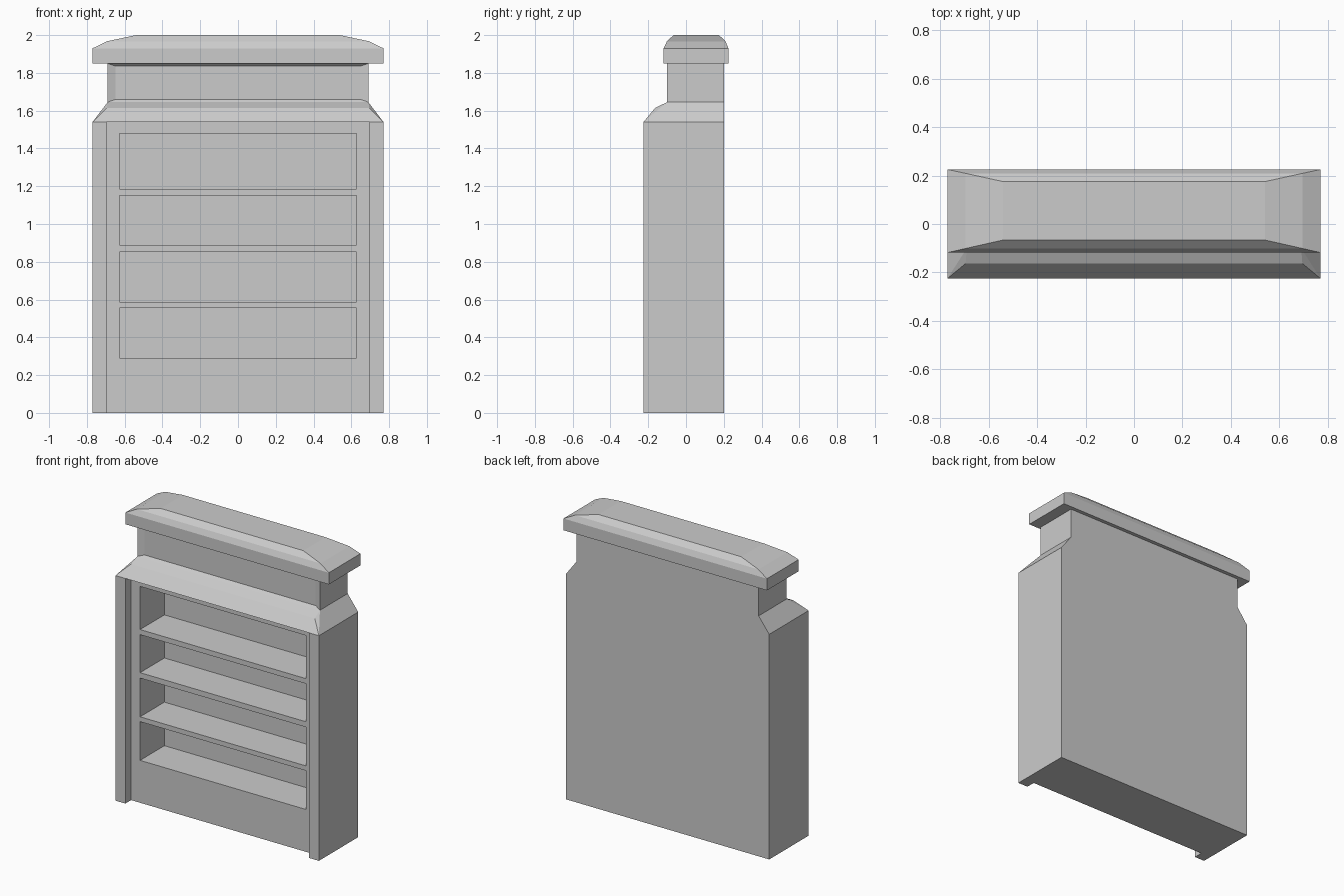
import bpy, bmesh, math

if "Cube" in bpy.data.objects:
    bpy.data.objects.remove(bpy.data.objects["Cube"])


def finish(bm, name):
    bmesh.ops.remove_doubles(bm, verts=bm.verts, dist=1e-5)
    bmesh.ops.recalc_face_normals(bm, faces=bm.faces)
    mesh = bpy.data.meshes.new(name)
    bm.to_mesh(mesh)
    bm.free()
    obj = bpy.data.objects.new(name, mesh)
    bpy.context.collection.objects.link(obj)
    return obj


def face(bm, pts):
    return bm.faces.new([bm.verts.new(p) for p in pts])


def hull(half_points):
    """Convex solid from points on the +x side, mirrored in x."""
    bm = bmesh.new()
    for x, y, z in half_points:
        bm.verts.new((x, y, z))
        bm.verts.new((-x, y, z))
    bmesh.ops.convex_hull(bm, input=bm.verts)
    bmesh.ops.dissolve_limit(bm, angle_limit=math.radians(0.5),
                             verts=bm.verts, edges=bm.edges)
    bmesh.ops.recalc_face_normals(bm, faces=bm.faces)
    return bm


def open_at(bm, *heights):
    """Remove hidden flat faces where solids meet."""
    hidden = [f for f in bm.faces
              if any(all(abs(v.co.z - h) < 1e-4 for v in f.verts) for h in heights)]
    bmesh.ops.delete(bm, geom=hidden, context='FACES')


# Case: pilasters, sides and back follow one plan outline
W, IN, OPEN = 0.77, 0.695, 0.627
FRONT, RECESS, NICHE, BACK = -0.225, -0.163, 0.10, 0.20
TOP = 1.54
plan = [(-IN, RECESS), (-IN, FRONT), (-W, FRONT), (-W, BACK),
        (W, BACK), (W, FRONT), (IN, FRONT), (IN, RECESS)]
bm = bmesh.new()
for (ax, ay), (bx, by) in zip(plan, plan[1:]):
    face(bm, [(ax, ay, 0), (bx, by, 0), (bx, by, TOP), (ax, ay, TOP)])
face(bm, [(x, y, 0) for x, y in plan])

# Recessed front with four shelf niches
niches = [(0.29, 0.555), (0.588, 0.853), (0.89, 1.15), (1.185, 1.48)]
levels = [0] + [z for n in niches for z in n] + [TOP]
columns = [-IN, -OPEN, OPEN, IN]
for i, (z0, z1) in enumerate(zip(levels, levels[1:])):
    for c, (x0, x1) in enumerate(zip(columns, columns[1:])):
        if c == 1 and i % 2:
            mouth = [(x0, z0), (x1, z0), (x1, z1), (x0, z1)]
            for (ax, az), (bx, bz) in zip(mouth, mouth[1:] + mouth[:1]):
                face(bm, [(ax, RECESS, az), (bx, RECESS, bz),
                          (bx, NICHE, bz), (ax, NICHE, az)])
            face(bm, [(x, NICHE, z) for x, z in mouth])
        else:
            face(bm, [(x0, RECESS, z0), (x1, RECESS, z0),
                      (x1, RECESS, z1), (x0, RECESS, z1)])
finish(bm, "bookcase_body")

# Sloping shoulder above the case
bm = hull([(W, FRONT, TOP), (W, BACK, TOP), (IN, -0.163, 1.615),
           (0.69, -0.10, 1.645), (0.69, BACK, 1.645)])
open_at(bm, 1.645)
finish(bm, "shoulder")

# Neck with a shallow sunken front panel
bm = hull([(0.69, y, z) for y in (-0.10, BACK) for z in (1.645, 1.85)])
open_at(bm, 1.645, 1.85)
front = [f for f in bm.faces if all(v.co.y < -0.09 for v in f.verts)]
panel = bmesh.ops.extrude_discrete_faces(bm, faces=front)['faces'][0]
for v in panel.verts:
    v.co.x *= 0.648 / 0.69
    v.co.y += 0.015
    v.co.z = 1.66 if v.co.z < 1.75 else 1.836
finish(bm, "neck")

# Overhanging cap with a two-step sloped top
bm = hull([(x, y, z)
           for x, y0, y1, z in [(W, -0.118, 0.225, 1.85), (W, -0.118, 0.225, 1.93),
                                (IN, -0.101, 0.209, 1.967), (0.54, -0.066, 0.175, 2.0)]
           for y in (y0, y1)])
finish(bm, "top_cap")
